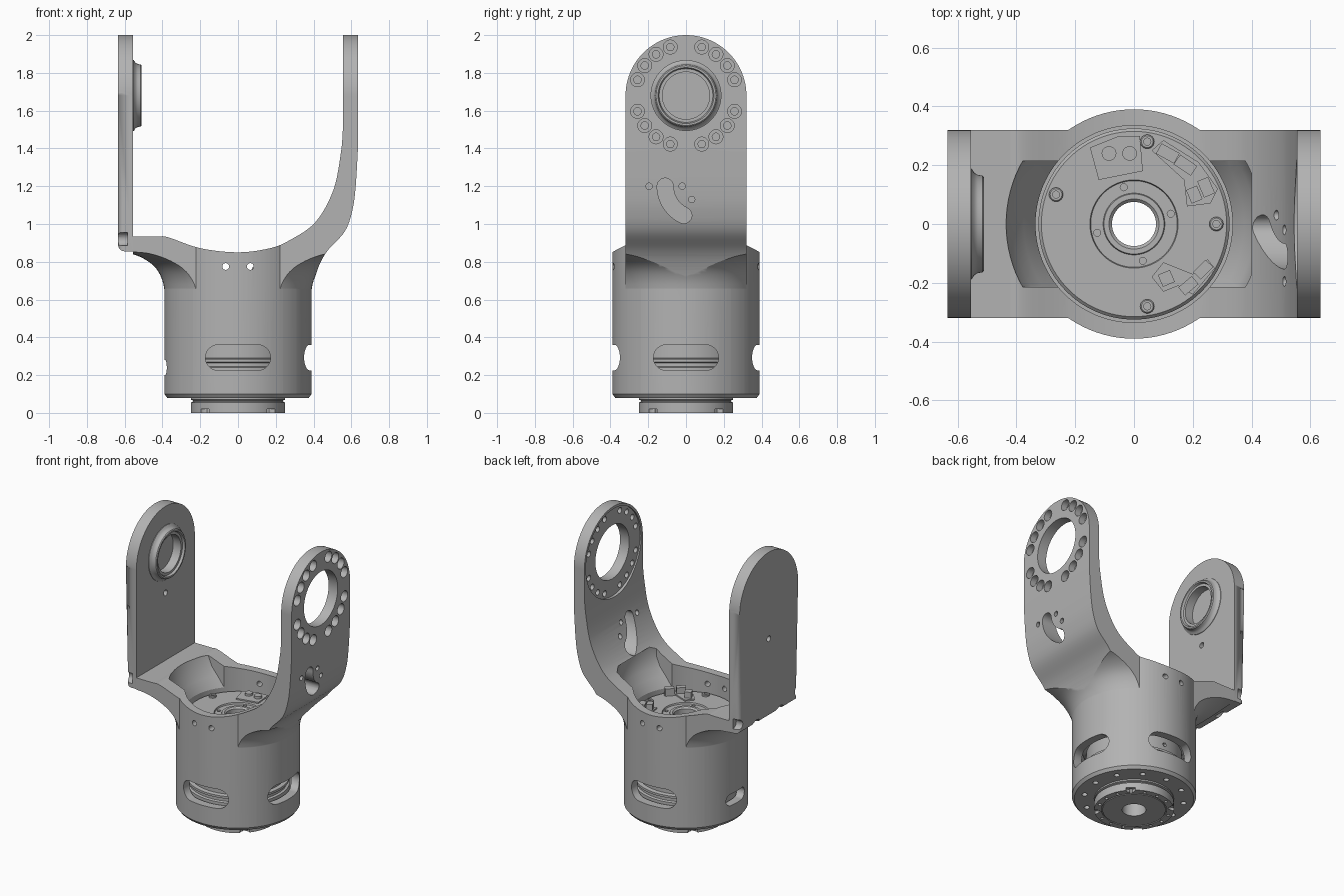
import bpy, bmesh, math
from math import cos, sin, pi, radians
from mathutils import Vector, Matrix

if "Cube" in bpy.data.objects:
    bpy.data.objects.remove(bpy.data.objects["Cube"])

grey = bpy.data.materials.new("cast grey")
grey.use_nodes = True
grey.diffuse_color = (0.45, 0.45, 0.45, 1)
grey.node_tree.nodes["Principled BSDF"].inputs["Base Color"].default_value = grey.diffuse_color


def finish(name, bm):
    bmesh.ops.recalc_face_normals(bm, faces=bm.faces)
    me = bpy.data.meshes.new(name)
    bm.to_mesh(me)
    bm.free()
    me.materials.append(grey)
    ob = bpy.data.objects.new(name, me)
    bpy.context.collection.objects.link(ob)
    return ob


def prism(name, pts, axis, lo, hi, bevel=0):
    """Extrude a 2D outline along an axis; optionally round the rim at the low end."""
    place = {"x": lambda a, b, h: (h, a, b),
             "y": lambda a, b, h: (a, h, b),
             "z": lambda a, b, h: (a, b, h)}[axis]
    bm = bmesh.new()
    low = [bm.verts.new(place(a, b, lo)) for a, b in pts]
    high = [bm.verts.new(place(a, b, hi)) for a, b in pts]
    cap = bm.faces.new(low)
    bm.faces.new(high)
    n = len(pts)
    for i in range(n):
        bm.faces.new((low[i], low[(i + 1) % n], high[(i + 1) % n], high[i]))
    if bevel:
        bmesh.ops.bevel(bm, geom=list(cap.edges), offset=bevel, segments=4,
                        profile=0.5, affect="EDGES")
    return finish(name, bm)


def lathe(name, prof, closed=False, seg=96, matrix=None):
    """Revolve (radius, height) points about z; closed makes a ring shaped solid."""
    bm = bmesh.new()
    rings = [[bm.verts.new((r * cos(2 * pi * i / seg), r * sin(2 * pi * i / seg), z))
              for i in range(seg)] for r, z in prof]
    pairs = list(zip(rings, rings[1:])) + ([(rings[-1], rings[0])] if closed else [])
    for a, b in pairs:
        for i in range(seg):
            j = (i + 1) % seg
            bm.faces.new((a[i], a[j], b[j], b[i]))
    if not closed:
        bm.faces.new(rings[0])
        bm.faces.new(rings[-1])
    if matrix:
        bm.transform(matrix)
    return finish(name, bm)


def circle(a, b, r, n=24, start=0, end=360):
    full = end - start == 360
    return [(a + r * cos(radians(start + (end - start) * i / (n if full else n - 1))),
             b + r * sin(radians(start + (end - start) * i / (n if full else n - 1))))
            for i in range(n)]


def stadium(a, b, w, h):
    r = h / 2
    return circle(a + w / 2 - r, b, r, 13, -90, 90) + circle(a - w / 2 + r, b, r, 13, 90, 270)


def spline(pts, steps=6):
    p = [Vector(q) for q in [pts[0]] + pts + [pts[-1]]]
    out = []
    for a, b, c, d in zip(p, p[1:], p[2:], p[3:]):
        for k in range(steps):
            t = k / steps
            out.append(tuple(0.5 * (2 * b + (c - a) * t + (2 * a - 5 * b + 4 * c - d) * t * t
                                    + (3 * b - a - 3 * c + d) * t ** 3)))
    return out + [pts[-1]]


def boolean(ob, tool, op="DIFFERENCE"):
    tool.hide_render = True
    m = ob.modifiers.new("cut", "BOOLEAN")
    m.operation, m.solver, m.object = op, "EXACT", tool
    bpy.context.view_layer.objects.active = ob
    bpy.ops.object.modifier_apply(modifier=m.name)
    bpy.data.objects.remove(tool)


def drill(ob, spots, r, axis, lo, hi, n=20):
    for a, b in spots:
        boolean(ob, prism("drill", circle(a, b, r, n), axis, lo, hi))


HUB = 1.68      # height of the pivot axis
W = 0.32        # half width of the arms

# Yoke: bent arm and shelf, trimmed by the side outline and the flare under it
outer = spline([(0.635, 1.4), (0.623, 1.2), (0.605, 1.07), (0.565, 0.96), (0.475, 0.86),
                (0.425, 0.77), (0.39, 0.65)])
yoke = prism("yoke_body", [(-0.556, 2.1), (0.635, 2.1)] + outer + [(0.39, 0.55), (-0.556, 0.55)],
             "y", -0.6, 0.6)
boolean(yoke, prism("side_outline", [(-W, 0.5)] + [(W, 0.5)] + circle(0, HUB, W, 48, 0, 180),
                    "x", -1, 1), "INTERSECT")
flare = spline([(0.386, 0.63), (0.40, 0.70), (0.43, 0.76), (0.48, 0.805), (0.55, 0.838),
                (0.64, 0.852), (0.95, 0.87)], 4)
boolean(yoke, lathe("flare", [(0.386, 0.5)] + flare + [(1.0, 2.3)]), "INTERSECT")
boolean(yoke, lathe("column", [(0.375, 0.08), (0.39, 0.1), (0.39, 0.95)]), "UNION")
opening = spline([(-0.42, 0.933), (-0.37, 0.93), (-0.2, 0.872), (0, 0.85), (0.17, 0.872),
                  (0.275, 0.915), (0.41, 1.01), (0.505, 1.18), (0.545, 1.38), (0.555, 1.5)])
boolean(yoke, prism("opening", [(-0.9, 0.933)] + opening + [(0.555, 2.5), (-0.9, 2.5)], "y", -1, 1))
boolean(yoke, lathe("bore", [(0.335, 0.12), (0.335, 1.2)]))
scoop = lathe("scoop", [(0.31, 0.7), (0.345, 0.76), (0.375, 0.81), (0.41, 0.86), (0.435, 0.93),
                        (0.435, 1.0)])
boolean(scoop, prism("scoop_limit", [(-0.6, -0.215), (0.6, -0.215), (0.6, 0.215), (-0.6, 0.215)],
                     "z", 0.5, 1.2), "INTERSECT")
boolean(yoke, scoop)

# Side windows and small screw holes in the column
for s in (-1, 1):
    lo, hi = sorted((s * 0.2, s * 0.6))
    boolean(yoke, prism("window", stadium(0, 0.293, 0.345, 0.135), "y", lo, hi))
    w, h, z = (0.345, 0.135, 0.293) if s > 0 else (0.2, 0.08, 0.24)
    boolean(yoke, prism("window", stadium(0, z, w, h), "x", lo, hi))
    drill(yoke, [(-0.065, 0.775), (0.065, 0.775)], 0.018, "y", lo, hi)
boolean(yoke, lathe("floor_hole", [(0.24, 0), (0.24, 0.2)]))
drill(yoke, [(0.315 * cos(pi * i / 6), 0.315 * sin(pi * i / 6)) for i in range(12)],
      0.018, "z", 0.0, 0.105, 14)

# Pivot hole, bolt circle and curved slot in the bent arm
boolean(yoke, prism("inner_recess", circle(0, HUB, 0.303, 64), "x", 0.5, 0.565))
boolean(yoke, prism("pivot_hole", circle(0, HUB, 0.185, 64), "x", 0.5, 0.7))
bolts = [(0.27 * cos(radians(q + a)), HUB + 0.27 * sin(radians(q + a)))
         for q in (0, 90, 180, 270) for a in (18, 36, 54, 72)]
drill(yoke, bolts, 0.037, "x", 0.59, 0.7)
drill(yoke, bolts, 0.02, "x", 0.5, 0.7, 14)
sy, sz, sr, hw = 0.06, 1.2, 0.17, 0.043
end = radians(245)
slot = (circle(sy, sz, sr + hw, 14, 180, 245)
        + circle(sy + sr * cos(end), sz + sr * sin(end), hw, 12, 245, 425)[1:-1]
        + circle(sy, sz, sr - hw, 14, 245, 180)
        + circle(sy - sr, sz, hw, 12, 0, 180)[1:-1])
boolean(yoke, prism("curved_slot", slot, "x", 0.38, 0.8))
drill(yoke, [(-0.195, 1.2), (-0.02, 1.2), (0.03, 1.13)], 0.017, "x", 0.4, 0.8, 14)

# Flat cover arm with rounded outer rim, notched foot and a bearing boss
cover = prism("cover_arm", [(-W, 0.855), (W, 0.855)] + circle(0, HUB, W, 48, 0, 180),
              "x", -0.635, -0.555, 0.035)
drill(cover, [(0, 1.4)], 0.02, "x", -0.7, -0.5)
drill(cover, [(-0.13, 0.85), (0.13, 0.85)], 0.04, "x", -0.7, -0.585)
drill(cover, [(-W, 0.92), (W, 0.92)], 0.035, "x", -0.7, -0.585)
boolean(cover, prism("bearing_pocket", circle(0, HUB, 0.126, 64), "x", -0.585, -0.4))
lathe("bearing_boss", [(0.125, -0.02), (0.19, -0.005), (0.188, 0.003), (0.174, 0.012),
                       (0.167, 0.024), (0.164, 0.04), (0.158, 0.045), (0.148, 0.045),
                       (0.142, 0.03), (0.125, 0.03)], True,
      matrix=Matrix.Translation((-0.555, 0, HUB)) @ Matrix.Rotation(pi / 2, 4, "Y"))

# Actuator core: ribbed drum with output flange below and a central bore
TOP = 0.72
core = lathe("actuator_core", [
    (0.075, 0), (0.25, 0), (0.25, 0.055), (0.238, 0.06), (0.238, 0.066), (0.25, 0.07),
    (0.25, 0.09), (0.3, 0.11), (0.325, 0.13), (0.325, 0.24), (0.31, 0.245), (0.31, 0.265),
    (0.325, 0.27), (0.325, 0.285), (0.3, 0.29), (0.3, 0.4), (0.325, 0.42), (0.325, TOP - 0.01),
    (0.315, TOP), (0.15, TOP), (0.147, TOP - 0.01), (0.105, TOP - 0.01), (0.102, TOP),
    (0.085, TOP), (0.075, TOP - 0.01)], True)
boolean(core, lathe("face_groove", [(0.198, -0.1), (0.205, -0.1), (0.205, 0.008), (0.198, 0.008)], True))
drill(core, [(0.225 * cos(pi * i / 8), 0.225 * sin(pi * i / 8)) for i in range(16)],
      0.011, "z", -0.1, 0.03, 12)
drill(core, [(-0.035, 0.125), (0.125, 0.035), (0.03, -0.125), (-0.125, -0.03)],
      0.012, "z", 0.68, 0.9, 12)
drill(core, [(0, 0.34)], 0.014, "y", -0.5, 0.5, 12)
for i in range(4):
    a = pi / 4 + i * pi / 2
    boolean(core, prism("rim_notch", circle(0.25 * cos(a), 0.25 * sin(a), 0.03), "z", -0.1, 0.02))

# Screws on the top of the drum
for i, (x, y) in enumerate([(0.28, 0), (-0.265, 0.1), (0.045, -0.28), (0.045, 0.28)]):
    lathe(f"drum_screw_{i + 1}", [(0.012, -0.005), (0.024, -0.005), (0.024, 0.01), (0.02, 0.014),
                                  (0.012, 0.014)], True, 24, Matrix.Translation((x, y, TOP)))

# Raised pads and connectors on the drum
pads = {"cable_pad": [(-0.15, 0.26), (-0.12, 0.15), (0.03, 0.18), (0.02, 0.3), (-0.05, 0.3)],
        "large_connector_pad": [(0.06, 0.25), (0.1, 0.285), (0.22, 0.21), (0.285, 0.12),
                                (0.26, 0.07), (0.18, 0.06), (0.17, 0.15)],
        "small_connector_pad": [(0.06, -0.18), (0.1, -0.13), (0.15, -0.15), (0.2, -0.17), (0.25, -0.12),
                                (0.275, -0.15), (0.2, -0.24), (0.15, -0.21), (0.1, -0.23)]}
for name, pts in pads.items():
    prism(name, pts, "z", TOP - 0.005, TOP + 0.009)


def block(name, x, y, w, d, h, turn):
    pts = [(x + a * cos(turn) - b * sin(turn), y + a * sin(turn) + b * cos(turn))
           for a, b in ((-w, -d), (w, -d), (w, d), (-w, d))]
    prism(name, pts, "z", TOP, TOP + h)


blocks = [(0.115, 0.24, 0.035, 0.02, -0.5), (0.175, 0.2, 0.035, 0.02, -0.6),
          (0.205, 0.1, 0.02, 0.025, 0.4), (0.245, 0.125, 0.02, 0.03, 0.4),
          (0.11, -0.185, 0.022, 0.022, 0.4), (0.185, -0.21, 0.03, 0.018, 0.7),
          (0.235, -0.155, 0.03, 0.018, 0.8)]
for i, (x, y, w, d, t) in enumerate(blocks):
    block(f"connector_{i + 1}", x, y, w, d, 0.05, t)
for i, x in enumerate((-0.085, -0.015)):
    prism(f"cable_clip_{i + 1}", stadium(x, 0.24, 0.05, 0.049), "z", TOP, TOP + 0.025)

# Smooth round surfaces while keeping machined edges crisp
for ob in bpy.context.scene.objects:
    ob.select_set(ob.type == "MESH")
    if ob.type == "MESH":
        bpy.context.view_layer.objects.active = ob
bpy.ops.object.shade_smooth_by_angle(angle=radians(30))
for ob in bpy.context.selected_objects:
    ob.modifiers.new("even_shading", "WEIGHTED_NORMAL").keep_sharp = True
